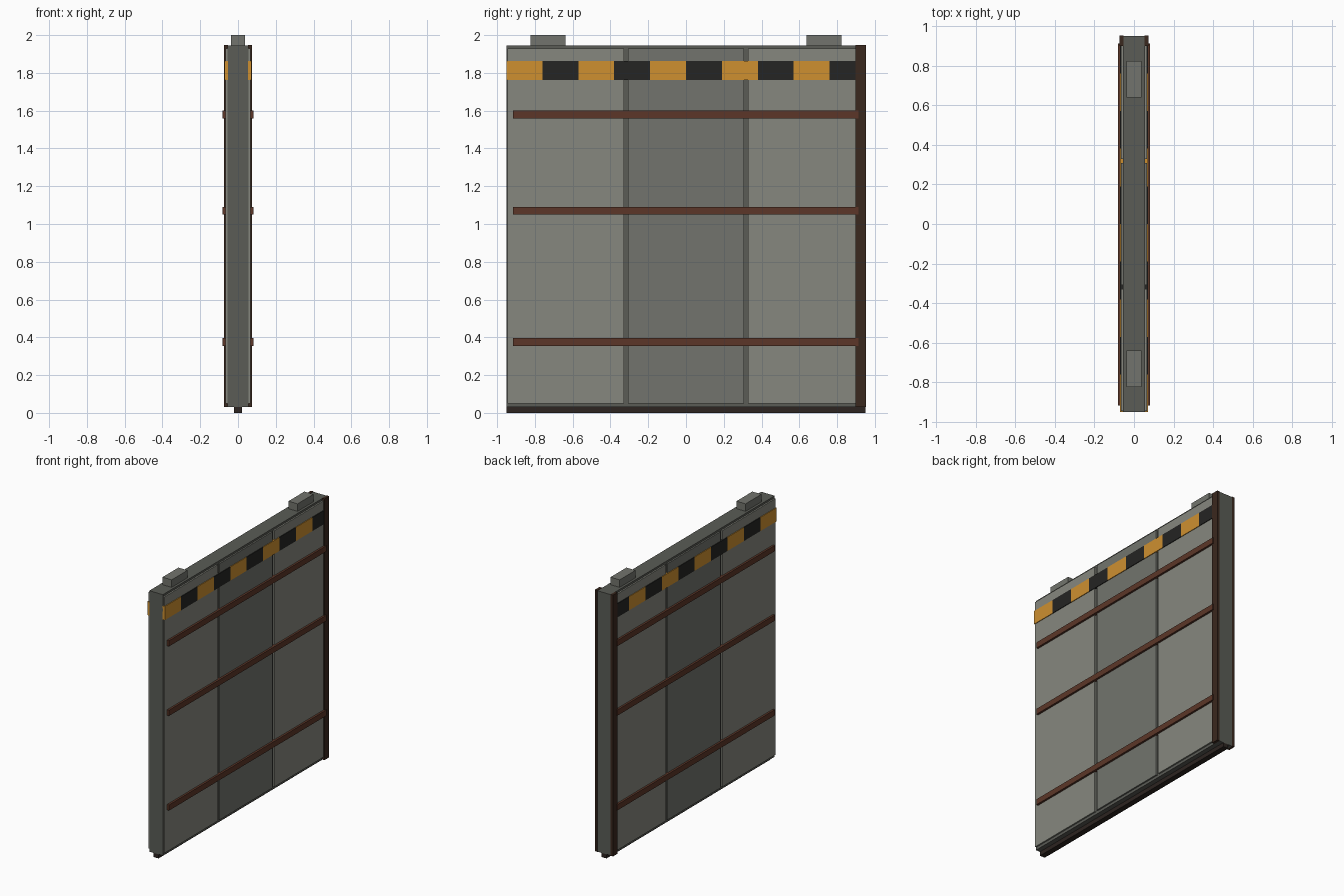
import bpy, bmesh
from mathutils import Vector

if "Cube" in bpy.data.objects:
    bpy.data.objects.remove(bpy.data.objects["Cube"])


def material(name, rgb):
    m = bpy.data.materials.new(name)
    m.diffuse_color = (*rgb, 1)
    m.use_nodes = True
    m.node_tree.nodes["Principled BSDF"].inputs["Base Color"].default_value = m.diffuse_color
    return m


STEEL = material("dark_steel", (0.103, 0.107, 0.093))
PANEL = material("panel_grey", (0.24, 0.245, 0.21))
MID = material("mid_grey", (0.17, 0.175, 0.153))
RUST = material("rust", (0.107, 0.037, 0.021))
EDGE = material("dark_rust", (0.042, 0.021, 0.013))
RUBBER = material("rubber", (0.026, 0.018, 0.015))
YELLOW = material("hazard_yellow", (0.62, 0.28, 0.03))
BLACK = material("hazard_black", (0.018, 0.018, 0.017))


def box(name, x, y, z, mat):
    """Box from (min, max) ranges on each axis."""
    lo, hi = Vector((x[0], y[0], z[0])), Vector((x[1], y[1], z[1]))
    bm = bmesh.new()
    bmesh.ops.create_cube(bm, size=1)
    for v in bm.verts:
        v.co = Vector(a * b for a, b in zip(v.co, hi - lo))
    me = bpy.data.meshes.new(name)
    bm.to_mesh(me)
    bm.free()
    me.materials.append(mat)
    ob = bpy.data.objects.new(name, me)
    ob.location = (lo + hi) / 2
    bpy.context.collection.objects.link(ob)
    return ob


def both_faces(name, x, y, z, mat):
    """Same part on the +x and -x faces of the door."""
    box(name + "_right", x, y, z, mat)
    box(name + "_left", (-x[1], -x[0]), y, z, mat)


# Door core, floor guide and top hangers
box("door_core", (-0.055, 0.055), (-0.95, 0.95), (0.03, 1.945), STEEL)
box("floor_guide", (-0.02, 0.02), (-0.95, 0.95), (0, 0.03), RUBBER)
for i, y in enumerate((-0.73, 0.73)):
    box(f"top_hanger_{i + 1}", (-0.037, 0.037), (y - 0.092, y + 0.092), (1.945, 2.0), MID)

# Three skin panels separated by narrow grooves
for name, y, mat in (("front_panel", (-0.945, -0.329), PANEL),
                     ("middle_panel", (-0.307, 0.307), MID),
                     ("rear_panel", (0.329, 0.945), PANEL)):
    both_faces(name, (0.054, 0.066), y, (0.05, 1.93), mat)

# Horizontal ribs
for i, z in enumerate((0.375, 1.07, 1.58)):
    both_faces(f"rib_{i + 1}", (0.054, 0.081), (-0.915, 0.912), (z - 0.021, z + 0.021), RUST)

# Hazard stripe blocks
for i in range(10):
    y = -0.95 + i * 0.19
    both_faces(f"hazard_block_{i + 1}", (0.054, 0.071), (y, min(y + 0.19, 0.91)),
               (1.762, 1.862), BLACK if i % 2 else YELLOW)

# Closing-edge trim, and dark sills along the bottom
both_faces("edge_trim", (0.054, 0.074), (0.898, 0.952), (0.03, 1.947), EDGE)
